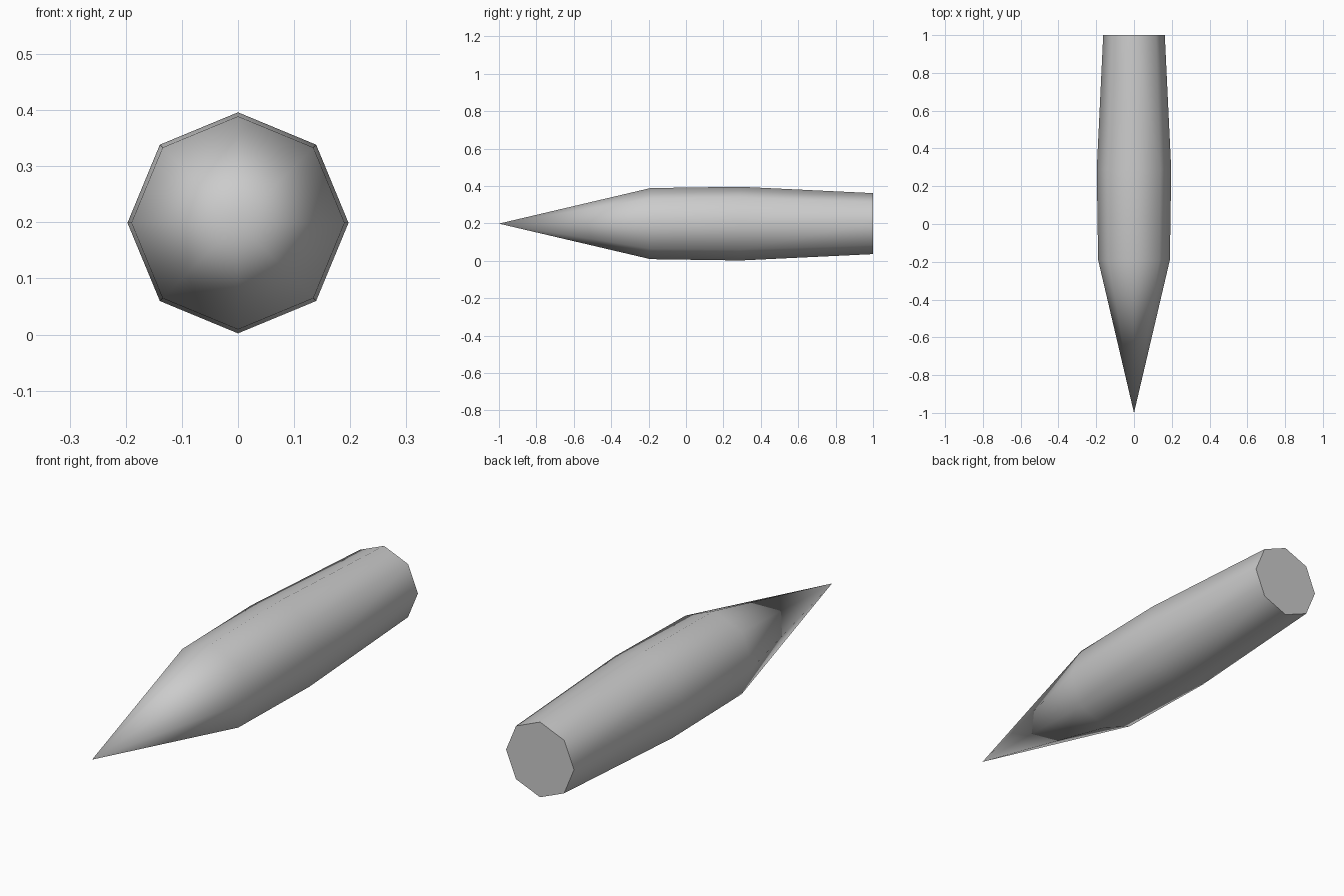
import bpy, bmesh, math

if "Cube" in bpy.data.objects:
    bpy.data.objects.remove(bpy.data.objects["Cube"], do_unlink=True)

SIDES = 8
AXIS_Z = 0.199
TIP_Y = -1.0
# (y, radius) of each ring, from nose base to tail
PROFILE = [(-0.19, 0.19), (0.29, 0.197), (1.0, 0.163)]

# Plain grey surface
grey = bpy.data.materials.new("grey")
grey.use_nodes = True
colour = (0.6, 0.6, 0.6, 1.0)
grey.diffuse_color = colour
grey.node_tree.nodes["Principled BSDF"].inputs["Base Color"].default_value = colour


def make_ring(bm, y, radius):
    angles = [math.tau * i / SIDES for i in range(SIDES)]
    return [bm.verts.new((radius * math.cos(a), y, AXIS_Z + radius * math.sin(a)))
            for a in angles]


bm = bmesh.new()
rings = [make_ring(bm, y, r) for y, r in PROFILE]
tip = bm.verts.new((0, TIP_Y, AXIS_Z))

for i in range(SIDES):
    j = (i + 1) % SIDES
    # Pointed nose sharing one tip vertex
    bm.faces.new((tip, rings[0][i], rings[0][j]))
    # Tapered body
    for front, back in zip(rings, rings[1:]):
        bm.faces.new((front[i], back[i], back[j], front[j]))

# Flat tail cap
bm.faces.new(rings[-1])
bmesh.ops.recalc_face_normals(bm, faces=bm.faces)

mesh = bpy.data.meshes.new("pointed_body")
bm.to_mesh(mesh)
bm.free()
mesh.materials.append(grey)
body = bpy.data.objects.new("pointed_body", mesh)
bpy.context.collection.objects.link(body)

# Smooth sides, crisp tail rim
bpy.ops.object.select_all(action="DESELECT")
body.select_set(True)
bpy.context.view_layer.objects.active = body
bpy.ops.object.shade_smooth_by_angle(angle=math.radians(60))
